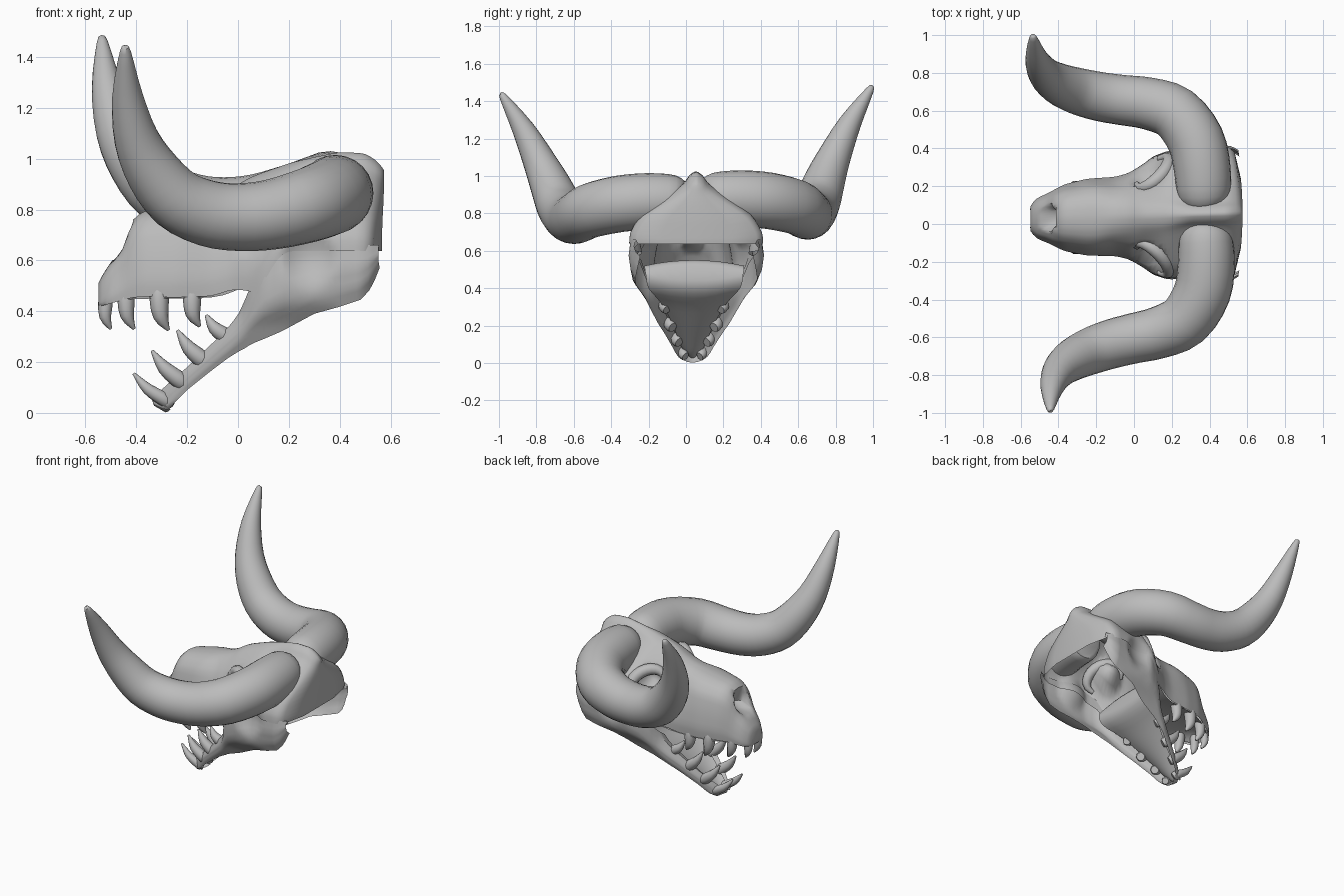
import bpy, bmesh, math
from mathutils import Vector, Matrix

if "Cube" in bpy.data.objects:
    bpy.data.objects.remove(bpy.data.objects["Cube"])

bone = bpy.data.materials.new("bone_grey")
bone.diffuse_color = (0.5, 0.5, 0.5, 1)
bone.use_nodes = True
bone.node_tree.nodes["Principled BSDF"].inputs["Base Color"].default_value = bone.diffuse_color


def yc(x):
    """Slightly skewed centre line of the skull."""
    return 0.03 + 0.025 * (x + 0.5)


def lerp_table(table, x):
    for a, b in zip(table, table[1:]):
        if x <= b[0]:
            t = max(0, (x - a[0]) / (b[0] - a[0]))
            return [p + (q - p) * t for p, q in zip(a, b)]
    return list(table[-1])


def finish(name, bm, angle=50):
    bmesh.ops.recalc_face_normals(bm, faces=bm.faces)
    me = bpy.data.meshes.new(name)
    bm.to_mesh(me)
    bm.free()
    me.materials.append(bone)
    ob = bpy.data.objects.new(name, me)
    bpy.context.collection.objects.link(ob)
    bpy.ops.object.select_all(action='DESELECT')
    ob.select_set(True)
    bpy.context.view_layer.objects.active = ob
    bpy.ops.object.shade_smooth_by_angle(angle=math.radians(angle))
    return ob


def grid(bm, rows):
    vs = [[bm.verts.new(p) for p in r] for r in rows]
    for r, s in zip(vs, vs[1:]):
        for i in range(len(r) - 1):
            bm.faces.new((r[i], r[i + 1], s[i + 1], s[i]))
    return vs


def refine(pts, n):
    out = [a + (b - a) * (k / n) for a, b in zip(pts, pts[1:]) for k in range(n)]
    return out + [pts[-1]]


def catmull(pts, n):
    out = []
    for i in range(len(pts) - 1):
        p0, p1, p2, p3 = (pts[min(max(i + k, 0), len(pts) - 1)] for k in (-1, 0, 1, 2))
        for k in range(n):
            t = k / n
            out.append(0.5 * (2 * p1 + (p2 - p0) * t + (2 * p0 - 5 * p1 + 4 * p2 - p3) * t * t
                              + (3 * p1 - p0 - 3 * p2 + p3) * t ** 3))
    return out + [pts[-1]]


def tube(name, path, sides, steps):
    """Round tapering tube; path points are (x, y, z, radius)."""
    pts = catmull([Vector(p) for p in path], steps)
    bm = bmesh.new()
    rings, up = [], Vector((0, 0, 1))
    for i, p in enumerate(pts):
        d = (pts[min(i + 1, len(pts) - 1)] - pts[max(i - 1, 0)]).to_3d().normalized()
        if i == 0 and abs(d.z) > 0.7:
            up = Vector((0, 1, 0))
        side = d.cross(up).normalized()
        up = side.cross(d)
        rings.append([bm.verts.new(p.to_3d() + p.w * (side * math.cos(a) + up * math.sin(a)))
                      for a in (2 * math.pi * k / sides for k in range(sides))])
    for r, s in zip(rings, rings[1:]):
        for k in range(sides):
            bm.faces.new((r[k], r[k - 1], s[k - 1], s[k]))
    bm.faces.new(rings[0])
    bm.faces.new(rings[-1])
    return finish(name, bm)


# horns: the far one is mirrored, turned a little and raised
HORN = [(.378, -.025, .86, .10), (.378, -.06, .865, .138), (.383, -.2, .865, .15),
        (.362, -.36, .85, .151), (.27, -.51, .815, .146), (.13, -.575, .78, .138), (0, -.605, .77, .133),
        (-.12, -.635, .785, .13), (-.24, -.677, .84, .123), (-.335, -.725, .95, .109),
        (-.4, -.785, 1.08, .088), (-.435, -.87, 1.25, .06), (-.443, -.975, 1.42, .022),
        (-.443, -.99, 1.442, .005)]
tube("horn_right", HORN, 24, 3)
turn = Matrix.Rotation(math.radians(5.4), 3, 'Z')
far = []
for i, (x, y, z, r) in enumerate(HORN):
    v = turn @ Vector((x - .37, -y - .05, z))
    far.append((v.x + .363, v.y + .138, v.z + .01 + .03 * i / 13, r))
tube("horn_left", far, 24, 3)

# upper skull: stations of x, top z, bottom z, half width
SKULL = [(-.555, .50, .415, .055), (-.525, .56, .42, .105), (-.45, .66, .44, .135), (-.425, .76, .445, .15),
         (-.37, .795, .45, .178), (-.25, .82, .445, .205), (-.1, .85, .45, .212), (-.03, .88, .475, .23),
         (.03, .92, .475, .265), (.06, .935, .455, .285), (.1, .95, .5, .315), (.16, .97, .61, .335),
         (.2, .985, .63, .34), (.3, 1.01, .63, .345),
         (.4, 1.03, .63, .355), (.5, 1.025, .63, .36), (.555, .99, .63, .345), (.58, .95, .63, .325)]
SNOUT = [(0, 1), (.3, .98), (.55, .92), (.78, .78), (.92, .5), (1, .2), (.96, 0)]
CREST = [(0, 1), (.1, .94), (.18, .83), (.4, .68), (.83, .42), (.99, .17), (1, 0)]
# dents: centre (x, side y, z), radius, push
DENTS = [((.07, .25, .75), .11, (.05, -.11, 0)), ((.28, .345, .61), .11, (0, -.04, 0)),
         ((-.46, 0, .67), .075, (.09, 0, -.01))]


def dent(bm):
    """Press in the sockets, temples and nostril, and bow the back edge forward at the sides."""
    for v in bm.verts:
        off = v.co.y - yc(v.co.x)
        s = 1 if off > 0 else -1
        q = Vector((v.co.x, abs(off), v.co.z))
        for c, r, push in DENTS:
            f = max(0, 1 - ((q - Vector(c)).length / r) ** 2)
            v.co += Vector((push[0], push[1] * s, push[2])) * f
        v.co.x -= .25 * off * off * min(1, max(0, (q.x - .4) / .15))


bm = bmesh.new()
rows = []
for i in range(57):
    x = -.555 + 1.135 * i / 56
    _, zt, zb, w = lerp_table(SKULL, x)
    t = min(1, max(0, (x + .2) / .5))
    half = refine([Vector(a).lerp(Vector(b), t) for a, b in zip(SNOUT, CREST)], 3)
    sec = [Vector((-u, v)) for u, v in reversed(half)] + half[1:]
    rows.append([(x, yc(x) + u * w, zb + v * (zt - zb)) for u, v in sec])
vs = grid(bm, rows)
bm.faces.new(vs[0])
# back plate filled in strips between matching left and right points
last = vs[-1]
n = len(last)
for k in range(n // 2 - 1):
    bm.faces.new((last[k], last[k + 1], last[n - 2 - k], last[n - 1 - k]))
m = n // 2
bm.faces.new((last[m - 1], last[m], last[m + 1]))
for _ in range(3):
    bmesh.ops.smooth_vert(bm, verts=bm.verts, factor=.4,
                          use_axis_x=True, use_axis_y=True, use_axis_z=True)
dent(bm)
finish("skull", bm)

# lower jaw running back into the cheeks: x, top z, bottom z, half width
JAW = [(-.335, .06, .035, .03), (-.28, .11, .008, .075), (-.2, .18, .09, .125), (-.1, .275, .17, .18),
       (-.04, .335, .215, .215), (0, .385, .24, .235), (.03, .45, .255, .255), (.05, .5, .27, .275),
       (.1, .61, .29, .312), (.17, .65, .32, .338), (.3, .66, .39, .348), (.5, .66, .445, .362),
       (.55, .66, .49, .355), (.58, .66, .57, .335)]
# widest half width allowed at each height, giving the jaw its V shape
TAPER = [(0, .03), (.03, .075), (.1, .13), (.2, .185), (.35, .265), (.42, .32), (.48, .355), (.6, .4)]
for side, s in (("right", -1), ("left", 1)):
    bm = bmesh.new()
    rows = []
    for i in range(47):
        x = -.335 + .915 * i / 46
        _, zt, zb, w = lerp_table(JAW, x)
        h = zt - zb
        inner, rim = (.6, .86) if x < .04 else (.93, .97)
        sec = refine([Vector((inner, zt - .25 * h)), Vector((rim, zt)),
                      Vector((1, zb + .6 * h)), Vector((.97, zb + .25 * h)), Vector((.9, zb))], 3)
        rows.append([(x, yc(x) + s * min(u * w, lerp_table(TAPER, z)[1]), z) for u, z in sec])
    grid(bm, rows)
    dent(bm)
    finish("jaw_and_cheek_" + side, bm)

# chin closing the front of the jaw
bm = bmesh.new()
grid(bm, [[(x + .02 * abs(u), yc(x) + u * w, z + .012 * u * u) for u in (-1, -.5, 0, .5, 1)]
          for x, z, w in ((-.32, .075, .04), (-.338, .05, .035), (-.33, .028, .04), (-.285, .002, .05))])
finish("chin", bm)

# mouth lining: palate, throat and mouth floor as one folded sheet (x, z, half width)
LINING = [(-.54, .425, .06), (-.45, .445, .125), (-.3, .45, .19), (-.1, .455, .205), (0, .485, .235),
          (.07, .52, .265), (.115, .47, .26), (.09, .4, .245), (0, .325, .18), (-.1, .235, .125),
          (-.2, .145, .085), (-.28, .075, .055), (-.32, .055, .03)]
bm = bmesh.new()
rows = []
for i, p in enumerate(catmull([Vector(p) for p in LINING], 3)):
    arch = .03 if i < 18 else -.03
    rows.append([(p.x, yc(p.x) + u / 4 * p.z, p.y + arch * (1 - (u / 4) ** 2)) for u in range(-4, 5)])
grid(bm, rows)
finish("mouth_lining", bm)

# brow ridges around the eye sockets
for side, s in (("right", -1), ("left", 1)):
    ring = []
    for k in range(9):
        a = math.radians(-70 + 250 * k / 8)
        ring.append((.1 + .085 * math.cos(a), yc(.1) + s * (.228 + .06 * math.cos(a) - .055 * math.sin(a)),
                     .735 + .085 * math.sin(a), .014 + .024 * math.sin(math.pi * k / 8)))
    tube("brow_" + side, ring, 10, 2)

# teeth: gum x, z, tip x, z, side y, gum radius; the roots run on into the jaw
UPPER = [(-.52, .45, -.5, .33, .045, .029), (-.44, .46, -.408, .33, .1, .034),
         (-.31, .46, -.273, .325, .155, .038), (-.18, .46, -.15, .34, .17, .036)]
LOWER = [(-.285, .05, -.41, .155, .05, .028), (-.225, .125, -.338, .245, .085, .034),
         (-.135, .205, -.238, .325, .122, .035), (-.045, .3, -.125, .385, .155, .032)]
for row, teeth in (("upper", UPPER), ("lower", LOWER)):
    for n, (rx, rz, tx, tz, y, r) in enumerate(teeth):
        for side, s in (("right", -1), ("left", 1)):
            y0 = yc(rx) + s * y
            if row == "upper":
                bend, root = -.012, (rx + .004, y0 - s * .012, rz + .05, r * .75)
            else:
                bend, root = -.008, (rx + .02, y0 - s * .012, rz - .015, r * .75)
            tube(f"{row}_tooth_{side}_{n + 1}",
                 [root, (rx, y0, rz, r),
                  ((rx + tx) / 2 + bend, y0 + s * .006, (rz + tz) / 2 + bend, r * .8),
                  (tx, y0, tz, .006)], 10, 3)
